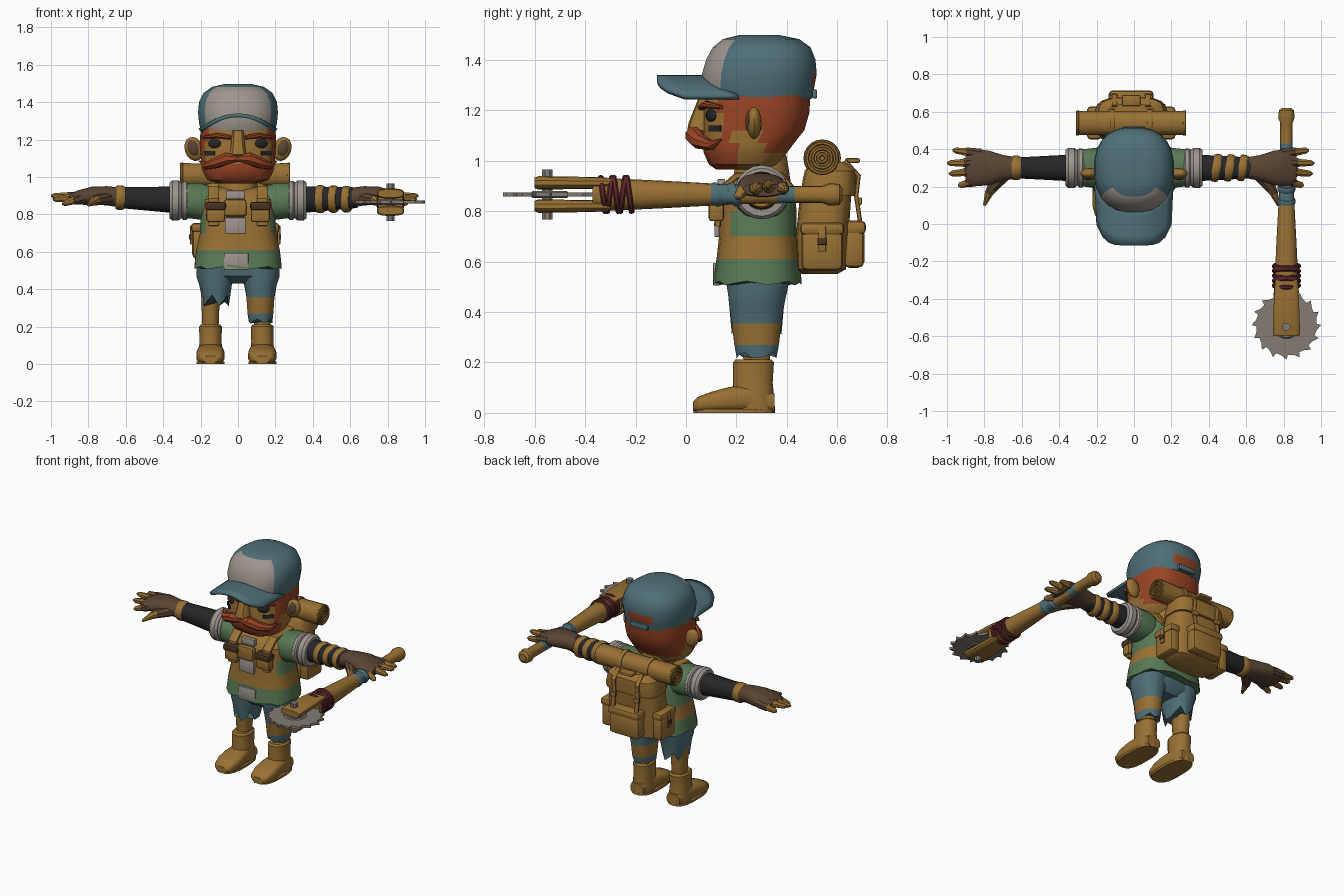
import bpy, bmesh, math
from mathutils import Vector, Matrix

if "Cube" in bpy.data.objects:
    bpy.data.objects.remove(bpy.data.objects["Cube"])


def colour(name, r, g, b):
    m = bpy.data.materials.new(name)
    m.diffuse_color = (r, g, b, 1)
    m.use_nodes = True
    m.node_tree.nodes["Principled BSDF"].inputs["Base Color"].default_value = (r, g, b, 1)
    return m


TAN = colour("ochre tan", .32, .165, .034)
TEAL = colour("faded teal", .078, .16, .185)
ORANGE = colour("ginger hair", .32, .058, .018)
GREY = colour("pale grey", .34, .30, .27)
BLACK = colour("charcoal", .02, .02, .022)
BROWN = colour("glove brown", .10, .058, .033)
GREEN = colour("shirt green", .10, .19, .09)
MAROON = colour("maroon rope", .11, .02, .024)
STEEL = colour("steel", .23, .20, .175)
UMBER = colour("dark umber", .065, .035, .015)
X, Z = Vector((1, 0, 0)), Vector((0, 0, 1))


def finish(name, bm, mats, rule=None, angle=35):
    """Turn a bmesh into a shaded object; rule(centre, normal) picks the material."""
    bmesh.ops.recalc_face_normals(bm, faces=bm.faces)
    if rule:
        for f in bm.faces:
            f.material_index = int(rule(f.calc_center_median(), f.normal))
    me = bpy.data.meshes.new(name)
    bm.to_mesh(me)
    bm.free()
    for m in (mats if isinstance(mats, list) else [mats]):
        me.materials.append(m)
    ob = bpy.data.objects.new(name, me)
    bpy.context.collection.objects.link(ob)
    bpy.ops.object.select_all(action="DESELECT")
    ob.select_set(True)
    bpy.context.view_layer.objects.active = ob
    bpy.ops.object.shade_smooth_by_angle(angle=math.radians(angle))
    return ob


def skin(bm, loops):
    n = len(loops[0])
    rows = [[bm.verts.new(p) for p in loop] for loop in loops]
    for a, b in zip(rows, rows[1:]):
        for i in range(n):
            bm.faces.new((a[i], a[(i + 1) % n], b[(i + 1) % n], b[i]))
    bm.faces.new(rows[0])
    bm.faces.new(rows[-1])
    return rows


def section(n, power):
    for i in range(n):
        a = math.tau * (i + .5) / n
        c, s = math.cos(a), math.sin(a)
        yield (math.copysign(abs(c) ** (2 / power), c), math.copysign(abs(s) ** (2 / power), s))


def loft(name, axis, rings, mats, rule=None, n=16, power=2.3, jag=0, angle=35):
    """Rings are (t, u, v, radius_u, radius_v) along the x, y or z axis."""
    place = {"x": lambda t, u, v: (t, u, v), "y": lambda t, u, v: (u, t, v),
             "z": lambda t, u, v: (u, v, t)}[axis]
    bm = bmesh.new()
    loops = [[place(t, u + ru * c, v + rv * s) for c, s in section(n, power)]
             for t, u, v, ru, rv in rings]
    rows = skin(bm, loops)
    for i, v in enumerate(rows[0]):
        v.co.z += jag * (i % 3 - 1)
    return finish(name, bm, mats, rule, angle)


def body(name, rings, mats, x=0, **kw):
    """Upright loft; rings are (z, y_front, y_back, half_width)."""
    return loft(name, "z", [(z, x, (f + b) / 2, w, (b - f) / 2) for z, f, b, w in rings], mats, **kw)


def tube(name, points, radii, mats, rule=None, ref=Z, n=8, power=2):
    pts, loops = [Vector(p) for p in points], []
    for i, p in enumerate(pts):
        t = (pts[min(i + 1, len(pts) - 1)] - pts[max(i - 1, 0)]).normalized()
        a = t.cross(ref).normalized()
        b = a.cross(t)
        ru, rv = radii[i] if isinstance(radii, list) else radii
        loops.append([p + a * ru * c + b * rv * s for c, s in section(n, power)])
    bm = bmesh.new()
    skin(bm, loops)
    return finish(name, bm, mats, rule)


def box(name, centre, size, mat, bevel=.012, rot=0, axis="Y"):
    bm = bmesh.new()
    bmesh.ops.create_cube(bm, size=1, matrix=Matrix.Translation(centre) @ Matrix.Rotation(rot, 4, axis)
                          @ Matrix.Diagonal((*size, 1)))
    if bevel:
        bmesh.ops.bevel(bm, geom=bm.edges[:], offset=bevel, segments=2, affect="EDGES", profile=.5)
    return finish(name, bm, mat)


def ball(name, centre, size, mat, rot=0, axis="Z"):
    bm = bmesh.new()
    bmesh.ops.create_uvsphere(bm, u_segments=12, v_segments=8, radius=1, matrix=Matrix.Translation(centre)
                              @ Matrix.Rotation(rot, 4, axis) @ Matrix.Diagonal((*size, 1)))
    return finish(name, bm, mat)


def hoop(name, centre, axis, radius, thick, mat, tilt=0, wide=1):
    turn = Z.rotation_difference(axis).to_matrix().to_4x4()
    bm = bmesh.new()
    rows = []
    for i in range(20):
        a = math.tau * i / 20
        rows.append([bm.verts.new(Matrix.Translation(centre) @ turn @ Matrix.Rotation(tilt, 4, "X") @ Vector(
            ((radius + thick * c) * math.cos(a), (radius + thick * c) * math.sin(a), wide * thick * s)))
            for c, s in section(8, 2.5)])
    for i, r in enumerate(rows):
        q = rows[(i + 1) % 20]
        for j in range(8):
            bm.faces.new((r[j], r[(j + 1) % 8], q[(j + 1) % 8], q[j]))
    return finish(name, bm, mat)


# Head with hair, sideburns and beard
def hair(c, n):
    beard = c.z < 1.07 and c.y < .2
    bare = c.z < 1.02 or (c.z < 1.13 and .2 < c.y < .31)
    return beard or (c.y > .135 and not bare)


body("head", [(.965, .12, .35, .1), (.985, .09, .37, .165), (1.03, .07, .40, .19), (1.07, .065, .43, .197),
              (1.12, .07, .47, .2), (1.19, .07, .49, .205), (1.27, .08, .495, .2)],
     [TAN, ORANGE], rule=hair, n=28, power=2.6)
body("neck", [(.9, .18, .42, .11), (1.02, .2, .4, .1)], TAN)
body("nose", [(1.1, .03, .1, .035), (1.12, .005, .1, .052), (1.15, .01, .1, .042), (1.25, .05, .1, .03)],
     TAN, n=10)
for s, side in ((1, "left"), (-1, "right")):
    tube(side + "_moustache", [(0, .035, 1.1), (s * .06, .03, 1.1), (s * .12, .055, 1.075),
                               (s * .17, .1, 1.06), (s * .205, .14, 1.085)],
         [(.025, .02), (.035, .035), (.035, .03), (.025, .02), (.004, .004)], ORANGE)
    tube(side + "_eyebrow", [(s * .04, .06, 1.212), (s * .11, .08, 1.222), (s * .19, .14, 1.212)],
         [(.015, .012), (.018, .015), (.01, .008)], ORANGE)
    ball(side + "_eye", (s * .125, .1, 1.18), (.04, .014, .026), BLACK, s * .5)
    box(side + "_face_paint", (s * .15, .115, 1.128), (.07, .009, .025), BLACK, 0, s * .72, "Z")
    ball(side + "_ear", (s * .235, .27, 1.15), (.05, .03, .066), TAN, s * .35, "Y")
    ball(side + "_ear_hollow", (s * .24, .248, 1.155), (.03, .013, .042), BROWN, s * .35, "Y")

# Cap
def cap_colour(c, n):
    if c.y > .46 and abs(c.x) < .075 and 1.29 < c.z < 1.345:
        return 2
    return c.y < .17 and 1.26 < c.z < 1.47 and abs(c.x) < .172


body("cap_crown", [(1.245, .075, .5, .2), (1.29, .06, .51, .21), (1.345, .062, .52, .215), (1.4, .078, .515, .21),
                   (1.45, .105, .495, .185), (1.482, .145, .45, .14), (1.498, .21, .37, .07)],
     [TEAL, GREY, ORANGE], rule=cap_colour, n=24, power=2.4)
box("cap_back_strap", (0, .51, 1.265), (.13, .02, .035), TEAL, .005)
bm = bmesh.new()
grid = []
for i in range(13):
    u = i / 6 - 1
    inner, outer = .09 + .12 * u * u, -.115 + .11 * abs(u) ** 5
    grid.append([bm.verts.new((.205 * u * (1 - .05 * j / 4), inner + (outer - inner) * j / 4,
                               1.25 + .08 * (1 - u * u))) for j in range(5)])
for a, b in zip(grid, grid[1:]):
    for j in range(4):
        bm.faces.new((a[j], a[j + 1], b[j + 1], b[j]))
brim = finish("cap_brim", bm, TEAL)
thick = brim.modifiers.new("thickness", "SOLIDIFY")
thick.thickness, thick.offset = .02, 0

# Tunic, belt and chest gear
def tunic_colour(c, n):
    return .61 < c.z < .70 or (c.z > .7 and n.y < -.35 and abs(c.x) < .18)


body("tunic", [(.515, .105, .46, .235), (.61, .12, .45, .225), (.7, .13, .44, .205), (.8, .13, .44, .2),
               (.88, .14, .43, .195), (.925, .18, .4, .16), (.95, .22, .38, .1)],
     [GREEN, TAN], rule=tunic_colour, n=24, power=2.8, jag=.008)
box("belt_plate", (-.01, .12, .55), (.13, .025, .09), GREY, .004)
box("waist_plate", (-.015, .125, .74), (.11, .025, .085), GREY, .004)
box("chest_buckle", (-.015, .115, .835), (.12, .04, .09), TAN)
box("collar_plate", (-.015, .14, .905), (.1, .03, .045), GREY, .004)
for s, side in ((1, "left"), (-1, "right")):
    box(side + "_chest_pouch", (s * .12, .12, .8), (.1, .06, .08), TAN)
    box(side + "_pouch_flap", (s * .12, .115, .845), (.11, .07, .045), UMBER)
    tube(side + "_shoulder_strap", [(s * .13, .125, .74), (s * .13, .13, .88), (s * .13, .2, .94),
                                    (s * .13, .38, .94), (s * .13, .46, .84)], (.014, .03), TAN, ref=X, power=4)

    # Arms and gloves
    k = s * (1 if s < 0 else .965)
    loft(side + "_sleeve", "x", [(s * .13, .3, .86, .09, .085), (s * .2, .3, .87, .11, .1),
                                 (s * .28, .3, .875, .1, .095)], GREEN)
    hoop(side + "_cuff_inner", (s * .285, .3, .875), X, .088, .018, GREY)
    hoop(side + "_cuff_outer", (s * .335, .3, .875), X, .083, .026, GREY, wide=1.3)
    loft(side + "_arm", "x", [(s * .25, .3, .875, .08, .08), (s * .38, .3, .88, .07, .07),
                              (s * .64, .3, .89, .056, .056)], BLACK)
    loft(side + "_glove", "x", [(k * .63, .3, .89, .058, .054), (k * .7, .3, .9, .07, .052),
                                (k * .78, .3, .9, .095, .05), (k * .86, .3, .89, .1, .038),
                                (k * .9, .305, .885, .08, .025)], BROWN)
    for name, y0, x1, y1, z1 in (("little", .375, .97, .395, .885), ("ring", .33, 1, .325, .9),
                                 ("middle", .285, .99, .268, .88), ("index", .235, .94, .205, .855)):
        ends = [Vector((k * .82, y0, .895)), Vector((k * x1, y1, z1))]
        tube(f"{side}_{name}_finger", [ends[0].lerp(ends[1], t) for t in (0, .5, .53, .9, 1)],
             [(.03, .03), (.026, .025), (.022, .022), (.017, .016), (.005, .005)],
             [BROWN, TAN], rule=lambda c, n, e=ends: abs(c.x - e[0].x) > abs(e[1].x - e[0].x) * .51)
    tube(side + "_thumb", [(k * .7, .26, .885), (k * .76, .19, .875), (k * .775, .165, .87), (k * .8, .1, .85)],
         [(.04, .035), (.03, .028), (.024, .024), (.008, .008)], [BROWN, TAN], rule=lambda c, n: c.y < .17)

    # Legs and boots
    bx = .13 if s > 0 else -.147
    hem = [(.23, .2, .36, .064), (.27, .19, .37, .07), (.355, .18, .38, .076)] if s > 0 else [(.34, .18, .38, .072)]
    body(side + "_trouser_leg", hem + [(.42, .17, .39, .088), (.47, .165, .4, .105), (.56, .15, .42, .1)],
         [TEAL, TAN], x=s * .12, rule=lambda c, n: .27 < c.z < .35 and c.x > 0, jag=.012 if s > 0 else .03)
    body(side + "_shin", [(.17, .23, .33, .043), (.4, .21, .35, .052)], TAN, x=bx)
    body(side + "_boot_shaft", [(0, .19, .355, .062), (.05, .18, .352, .066), (.12, .185, .345, .06),
                                (.2, .185, .35, .062), (.212, .195, .34, .052)], TAN, x=bx)
    loft(side + "_boot_foot", "y", [(.028, bx, .026, .04, .018), (.045, bx, .033, .062, .03),
                                    (.1, bx, .043, .077, .041), (.17, bx, .053, .074, .05),
                                    (.26, bx, .06, .066, .055), (.35, bx, .04, .05, .038)], TAN, power=3)
    body(side + "_boot_sole", [(0, .028, .355, .076), (.015, .028, .355, .076)], TAN, x=bx, power=2.8)
body("trouser_hips", [(.43, .22, .36, .13), (.47, .17, .4, .2), (.58, .15, .42, .21)], TEAL, n=20, power=2.6)

# Arm wraps
for i in range(3):
    hoop(f"left_arm_wrap_{i}", (.44 + .07 * i, .3, .882), X, .062 - .002 * i, .014, TAN, tilt=.2, wide=1.7)
hoop("right_glove_cuff", (-.63, .3, .89), X, .052, .014, TAN, wide=2)

# Backpack with pockets, straps and bedroll
px = -.015
body("pack_body", [(.55, .46, .6, .15), (.57, .44, .635, .18), (.7, .435, .645, .19), (.85, .45, .655, .182),
                   (.94, .465, .665, .165), (.985, .5, .63, .12)], TAN, x=px, n=20, power=3.5)
body("pack_lid", [(.86, .455, .675, .19), (.88, .455, .678, .195), (.96, .47, .675, .175), (.995, .5, .64, .13)],
     TAN, x=px, n=20, power=3.5)
box("back_pocket", (px, .665, .655), (.23, .085, .16), TAN, .025)
box("back_pocket_flap", (px, .668, .735), (.24, .092, .055), TAN, .02)
for s, side in ((1, "left"), (-1, "right")):
    box(side + "_pack_pocket", (px + s * .195, .54, .645), (.07, .165, .16), TAN, .022)
    box(side + "_pack_pocket_flap", (px + s * .197, .54, .73), (.078, .175, .05), TAN, .018)
    box(side + "_pocket_strap", (px + s * .235, .54, .69), (.012, .03, .1), TAN, .003)
    box(side + "_pocket_buckle", (px + s * .24, .54, .68), (.012, .038, .028), UMBER, .003)
    tube(side + "_pack_strap", [(px + s * .09, .69, .76), (px + s * .09, .675, .86), (px + s * .09, .685, .94),
                                (px + s * .09, .63, 1.0)], (.009, .014), TAN, ref=X, power=4)
    box(side + "_pack_buckle", (px + s * .09, .69, .84), (.04, .014, .03), TAN, .004)
    hoop(side + "_roll_strap", (px + s * .1, .54, 1.01), X, .068, .007, TAN, wide=2.2)
    for j, r in enumerate((.06, .038, .016)):
        hoop(f"{side}_roll_spiral_{j}", (px + s * .285, .54, 1.01), X, r, .008, TAN, wide=1.2)
loft("bedroll", "x", [(px - .28, .54, 1.01, .066, .066), (px - .14, .54, 1.01, .066, .062),
                      (px + .14, .54, 1.01, .066, .062), (px + .28, .54, 1.01, .066, .066)], TAN)
box("pack_handle", (px, .66, 1.0), (.1, .06, .02), TAN, .008)

# Saw club
cx, cz = .815, .866
club = [(.62, .025), (.608, .041), (.57, .045), (.54, .034), (.43, .034), (.36, .035), (.22, .038),
        (.1, .044), (-.1, .055), (-.25, .062), (-.37, .068)]
loft("club_handle", "y", [(y, cx, cz, r, r) for y, r in club], [TAN, TEAL],
     rule=lambda c, n: .1 < c.y < .22 or .36 < c.y < .43, n=14)
for i in range(2):
    hoop(f"handle_wrap_{i}", (cx, .12 + .07 * i, cz), Vector((0, 1, 0)), .04, .009, TEAL, tilt=.35, wide=2)
for s, side in ((1, "upper"), (-1, "lower")):
    z = cz + s * .046
    loft(side + "_prong", "y", [(-.3, cx, z, .06, .02), (-.38, cx, z, .067, .024), (-.585, cx, z, .074, .027),
                                (-.6, cx, z, .068, .021)], TAN, power=3)
    loft(side + "_bolt", "z", [(cz, cx, -.55, .022, .022), (cz + s * .1, cx, -.55, .022, .022)], STEEL, n=8)
for i in range(5):
    hoop(f"rope_coil_{i}", (cx, -.225 - .026 * i, cz), Vector((0, 1, 0)), .066, .012, MAROON,
         tilt=.14 * (-1) ** i)
outline = []
for i in range(16):
    for turn, r in ((0, .186), (.12, .16), (.6, .165)):
        a = math.tau * (i + turn) / 16
        outline.append((cx + r * math.cos(a), -.54 + r * math.sin(a)))
bm = bmesh.new()
skin(bm, [[(x, y, cz + h) for x, y in outline] for h in (-.008, .008)])
finish("saw_blade", bm, STEEL)
hoop("blade_washer", (cx, -.54, cz), Z, .06, .015, STEEL)
